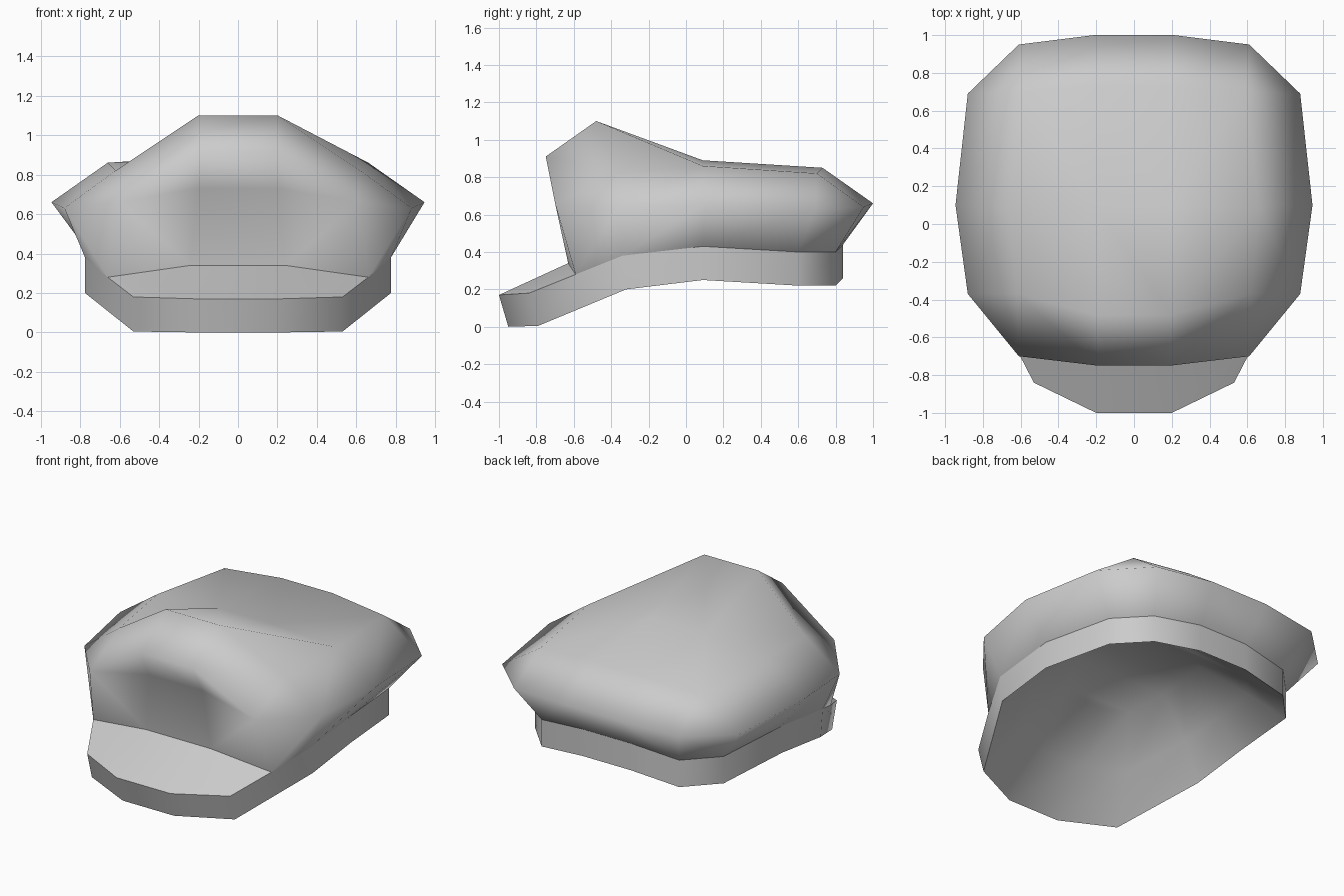
import bpy, bmesh

if "Cube" in bpy.data.objects:
    bpy.data.objects.remove(bpy.data.objects["Cube"])

# Right-hand half sections of the cap, each listed from front to back
SECTIONS = {
    # lower rim of band
    "b": [(.19, -.95, 0), (.53, -.79, .005), (.775, -.32, .20), (.775, .09, .25),
          (.70, .60, .22), (.51, .80, .22), (.18, .84, .26)],
    # upper rim of visor and band
    "v": [(.20, -1.0, .17), (.53, -.84, .18), (.775, -.34, .38), (.775, .09, .43),
          (.70, .60, .40), (.51, .80, .40), (.18, .84, .44)],
    # where the crown meets the visor
    "c": [(.24, -.63, .34), (.66, -.59, .28)],
    # dent in the front of the crown
    "f": [(.20, -.66, .73)],
    # widest part of crown
    "w": [(.19, -.75, .91), (.61, -.70, .66), (.88, -.37, .63), (.945, .10, .66),
          (.88, .69, .63), (.61, .95, .64), (.21, 1.0, .66)],
    # top outline of crown, then its middle
    "t": [(.20, -.48, 1.10), (.62, -.37, .82), (.66, .09, .86),
          (.59, .70, .82), (.19, .73, .85)],
    "m": [(.20, .09, .89)],
}
# two rings of the deep hollow inside the rim
RIM = SECTIONS["b"]
SECTIONS["i"] = [(x * .78, y * .72, z * .7 + .25) for x, y, z in RIM]
SECTIONS["j"] = [(x * .45, y * .42, z * .4 + .50) for x, y, z in RIM]

bm = bmesh.new()
V = {}
for key, pts in SECTIONS.items():
    for n, (x, y, z) in enumerate(pts):
        for s in (1, -1):
            V[f"{key}{n}", s] = bm.verts.new((s * x, y, z))


def both(names, sides=(1, -1)):
    """Faces on the right and mirrored on the left."""
    for s in sides:
        for f in names.split(","):
            bm.faces.new([V[n, s] for n in f.split()])


def span(path):
    """Faces across the middle between consecutive points."""
    p = path.split()
    for a, b in zip(p, p[1:]):
        bm.faces.new((V[a, 1], V[b, 1], V[b, -1], V[a, -1]))


def strip(a, b, start, end):
    for n in range(start, end):
        both(f"{a}{n} {a}{n+1} {b}{n+1} {b}{n}")


# band and visor
strip("b", "v", 0, 1)
both("b1 b2 c1 v1,b2 v2 c1,v0 v1 c1 c0")
strip("b", "v", 2, 6)
# crown sides
both("c0 c1 w1 f0,f0 w1 w0,c1 v2 w2 w1")
both("v2 v3 w3,v2 w3 w2", (1,))
both("v2 v3 w2,v3 w3 w2", (-1,))
strip("v", "w", 3, 6)
# crown top: the left slope folds inward behind the peak, the right outward
both("w0 w1 t1 t0,w1 w2 t1,w2 w3 t2 t1,w3 w4 t3 t2,w4 w5 t3,w5 w6 t4 t3")
both("m0 t2 t3 t4")
both("t0 t1 t2,t0 t2 m0", (1,))
both("t0 t1 m0,t1 t2 m0", (-1,))
# middle of outer shell
span("b0 v0 c0 f0 w0 t0 m0 t4 w6 v6 b6")
# hollow underside
strip("b", "i", 0, 6)
strip("i", "j", 0, 6)
span("b0 i0 j0 j1 j2 j3 j4 j5 j6 i6 b6")

bmesh.ops.recalc_face_normals(bm, faces=bm.faces[:])
for f in bm.faces:
    f.smooth = True


def crease(path):
    p = path.split()
    for s in (1, -1):
        for a, b in zip(p, p[1:]):
            bm.edges.get((V[a, s], V[b, s])).smooth = False
    for a in (p[0], p[-1]):
        e = bm.edges.get((V[a, 1], V[a, -1]))
        if e:
            e.smooth = False


# crisp edges of rim, visor and band
crease("b0 b1 b2 b3 b4 b5 b6")
crease("v0 v1 c1")
crease("c0 c1 v2 v3 v4 v5 v6")

mesh = bpy.data.meshes.new("peaked_cap")
bm.to_mesh(mesh)
bm.free()
bpy.context.collection.objects.link(bpy.data.objects.new("peaked_cap", mesh))
